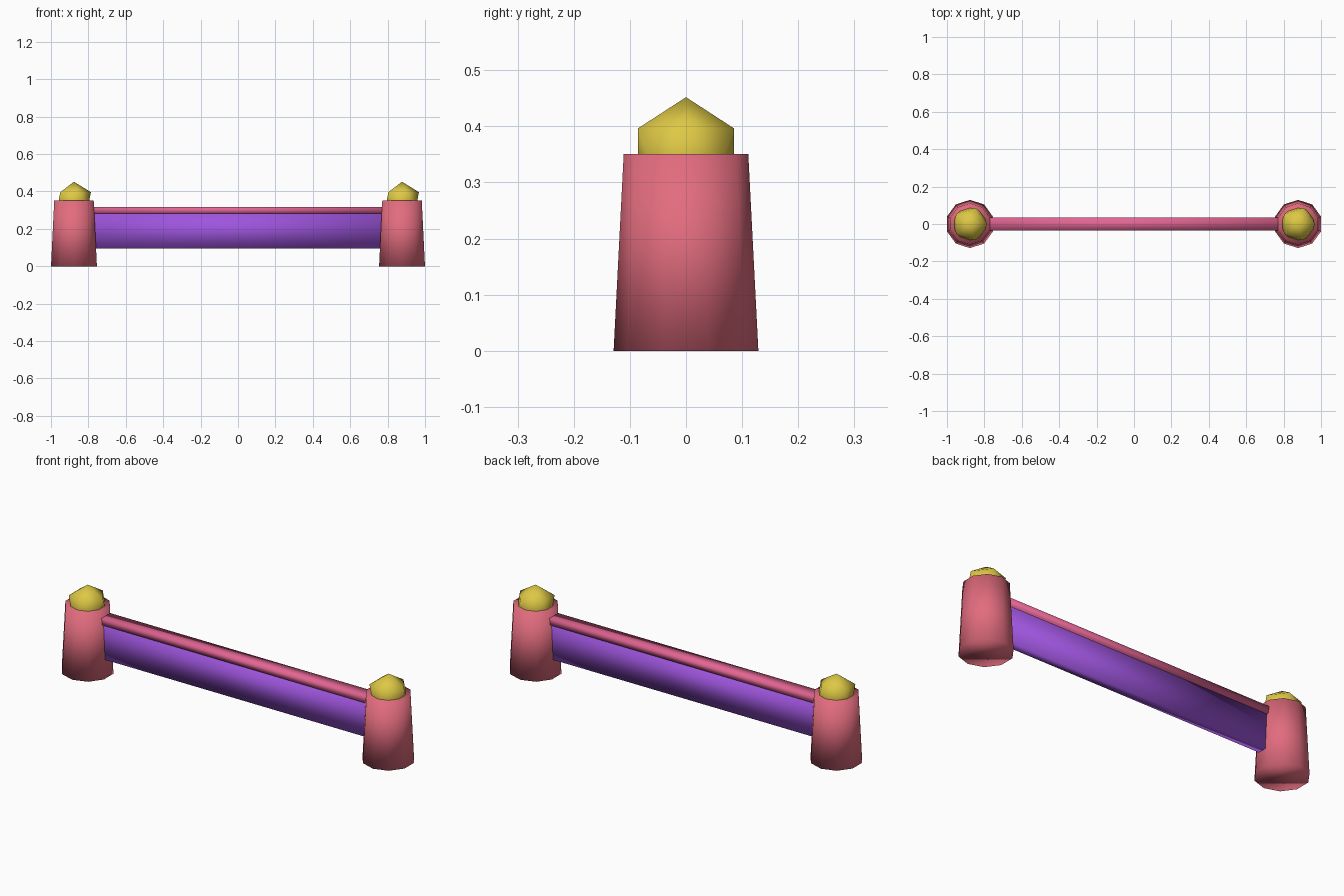
import bpy

if "Cube" in bpy.data.objects:
    bpy.data.objects.remove(bpy.data.objects["Cube"], do_unlink=True)


def make_material(name, rgb):
    mat = bpy.data.materials.new(name)
    mat.use_nodes = True
    colour = (*rgb, 1.0)
    mat.diffuse_color = colour
    mat.node_tree.nodes["Principled BSDF"].inputs["Base Color"].default_value = colour
    return mat


rose = make_material("rose", (0.76, 0.15, 0.21))
pink = make_material("pink", (0.76, 0.13, 0.29))
purple = make_material("purple", (0.34, 0.09, 0.72))
gold = make_material("gold", (0.73, 0.58, 0.06))


def finish(name, mat):
    obj = bpy.context.object
    obj.name = name
    obj.data.materials.append(mat)
    bpy.ops.object.shade_smooth()
    return obj


def beam(name, size, z_low, mat):
    bpy.ops.mesh.primitive_cube_add(size=1, location=(0, 0, z_low + size[2] / 2))
    bpy.context.object.scale = size
    bpy.ops.object.transform_apply(location=False, rotation=False, scale=True)
    return finish(name, mat)


POST_X = 0.877
POST_HEIGHT = 0.351

# Tapered ten-sided posts, each with a faceted ball sunk into its top
for side, x in (("left", POST_X), ("right", -POST_X)):
    bpy.ops.mesh.primitive_cone_add(vertices=10, radius1=0.129, radius2=0.111,
                                    depth=POST_HEIGHT, location=(x, 0, POST_HEIGHT / 2))
    finish(side + "_post", rose)
    bpy.ops.mesh.primitive_ico_sphere_add(subdivisions=1, radius=0.101,
                                          location=(x, 0, POST_HEIGHT))
    finish(side + "_post_finial", gold)

# Thin panel between the posts with a wider rail along its top
beam("panel", (2 * POST_X, 0.046, 0.186), 0.096, purple)
beam("top_rail", (2 * POST_X, 0.071, 0.036), 0.281, pink)
